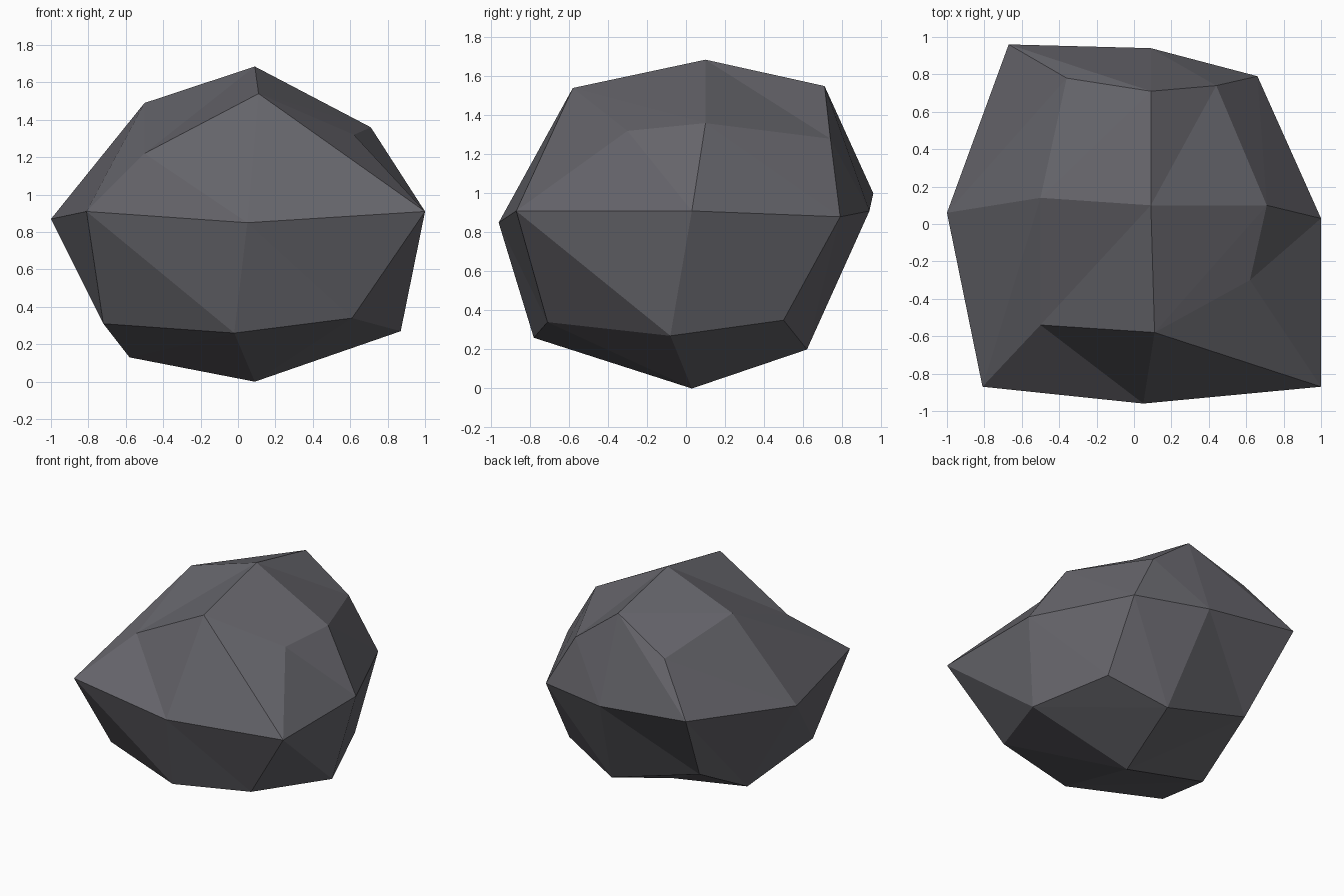
import bpy
import bmesh

default_cube = bpy.data.objects.get("Cube")
if default_cube:
    bpy.data.objects.remove(default_cube, do_unlink=True)

# One flat stone colour
stone = bpy.data.materials.new("dark_stone")
stone.use_nodes = True
colour = (0.13, 0.128, 0.145, 1.0)
stone.diffuse_color = colour
shader = next(n for n in stone.node_tree.nodes if n.type == "BSDF_PRINCIPLED")
shader.inputs["Base Color"].default_value = colour
shader.inputs["Roughness"].default_value = 0.9

# Each ring runs counterclockwise from one front corner, corners and midpoints in turn
lower_ring = [(-.72, -.54, .31), (-.02, -.78, .26), (.61, -.71, .34), (.87, -.08, .27),
              (.66, .5, .35), (.21, .62, .2), (-.53, .59, .41), (-.58, .07, .13)]
middle_ring = [(-.81, -.87, .91), (.05, -.96, .85), (1, -.87, .91), (1, .03, .91),
               (.66, .79, .88), (.09, .94, .91), (-.67, .96, 1), (-1, .06, .87)]
upper_ring = [(-.5, -.54, 1.22), (.11, -.58, 1.54), (.62, -.3, 1.32), (.71, .1, 1.36),
              (.44, .74, 1.28), (.09, .71, 1.55), (-.36, .78, 1.34), (-.5, .14, 1.49)]
bottom_point = (.09, .03, 0)
top_point = (.09, .1, 1.685)

bm = bmesh.new()


def add_ring(points):
    return [bm.verts.new(point) for point in points]


def add_facet(a, b, c, d):
    """Fill a four-sided patch with two flat facets that share the edge a-c."""
    bm.faces.new((a, b, c))
    bm.faces.new((a, c, d))


def add_band(below, above):
    """Join two rings with a belt of facets, all folded the same way."""
    for i in range(len(below)):
        j = (i + 1) % len(below)
        add_facet(below[j], above[j], above[i], below[i])


def add_cap(ring, point, folded_corners):
    """Close a ring with four patches; folded corners have an edge to the centre."""
    centre = bm.verts.new(point)
    for corner in range(0, len(ring), 2):
        before, tip, after = ring[corner - 1], ring[corner], ring[corner + 1]
        if corner in folded_corners:
            add_facet(centre, before, tip, after)
        else:
            add_facet(before, tip, after, centre)


# Rock body: two belts of facets between two caps
lower, middle, upper = map(add_ring, (lower_ring, middle_ring, upper_ring))
add_band(lower, middle)
add_band(middle, upper)
add_cap(upper, top_point, (0, 4))
# The underside is wound the other way so that it faces down
add_cap(lower[:1] + lower[:0:-1], bottom_point, (2, 6))

mesh = bpy.data.meshes.new("rock")
bm.to_mesh(mesh)
bm.free()
mesh.materials.append(stone)
mesh.shade_flat()
rock = bpy.data.objects.new("rock", mesh)
bpy.context.collection.objects.link(rock)
